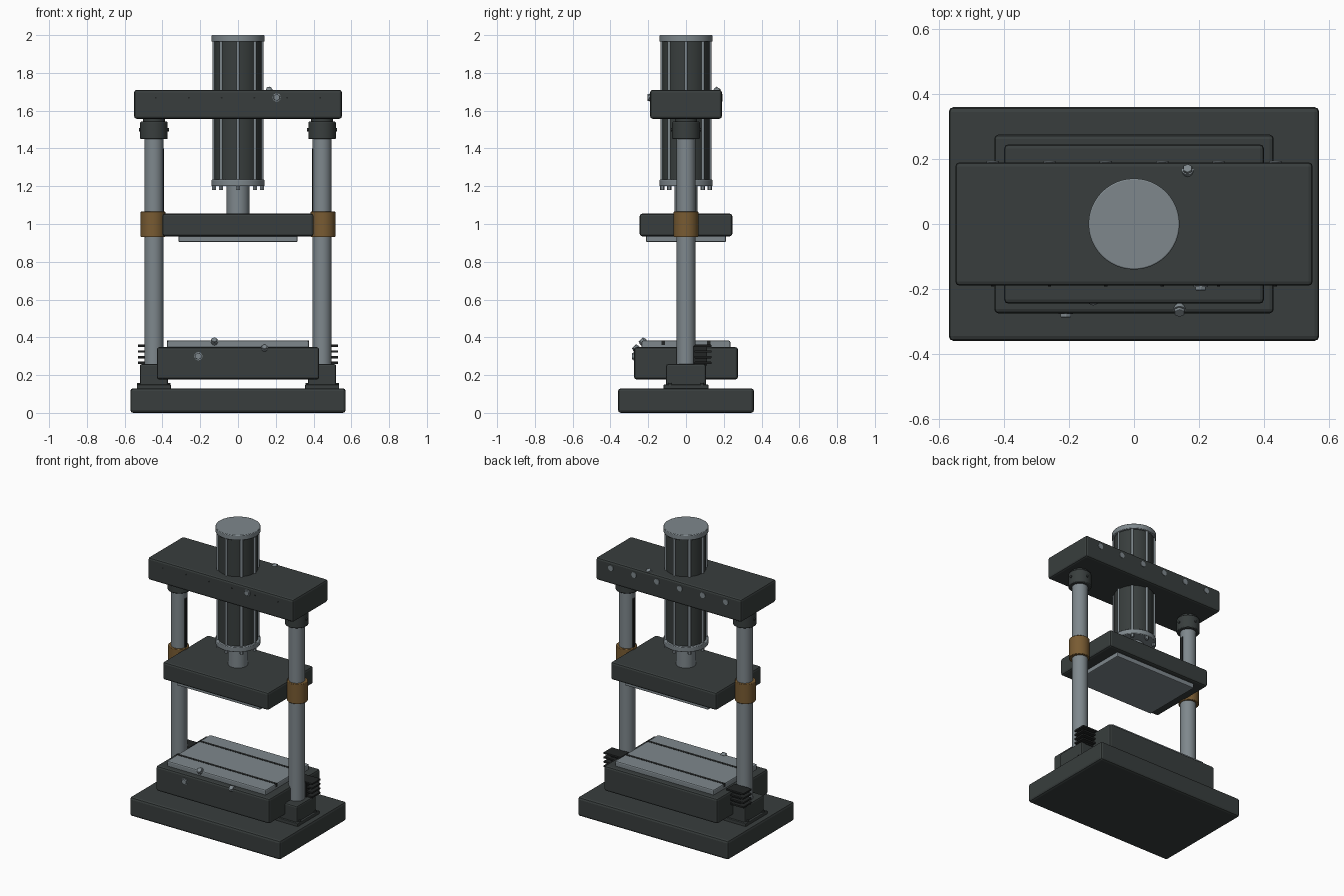
import bpy, math
from mathutils import Vector

if "Cube" in bpy.data.objects:
    bpy.data.objects.remove(bpy.data.objects["Cube"])


def material(name, rgb):
    m = bpy.data.materials.new(name)
    m.diffuse_color = (*rgb, 1)
    m.use_nodes = True
    m.node_tree.nodes["Principled BSDF"].inputs["Base Color"].default_value = m.diffuse_color
    return m


IRON = material("dark iron", (0.040, 0.048, 0.047))
STEEL = material("brushed steel", (0.21, 0.245, 0.265))
BRONZE = material("bronze", (0.19, 0.105, 0.032))
BLACK = material("black", (0.016, 0.018, 0.018))


def finish(ob, name, mat, bevel, seg=2):
    ob.name = name
    ob.data.materials.append(mat)
    if bevel:
        b = ob.modifiers.new("bevel", 'BEVEL')
        b.width, b.segments, b.limit_method = bevel, seg, 'ANGLE'
        b.angle_limit = math.radians(40)
    return ob


def box(name, mat, x, y, z, bevel=0.0):
    """Box from (min, max) pairs."""
    bpy.ops.mesh.primitive_cube_add(size=1)
    ob = bpy.context.object
    for v in ob.data.vertices:
        v.co = [(p[0] + p[1]) / 2 + c * (p[1] - p[0]) for c, p in zip(v.co, (x, y, z))]
    return finish(ob, name, mat, bevel)


def rod(name, mat, start, end, r, sides=40, bevel=0.0):
    """Cylinder between two points."""
    a, b = Vector(start), Vector(end)
    bpy.ops.mesh.primitive_cylinder_add(vertices=sides, radius=r, depth=(b - a).length,
                                        location=(a + b) / 2,
                                        rotation=(b - a).to_track_quat('Z', 'Y').to_euler())
    ob = bpy.context.object
    if sides > 8:
        bpy.ops.object.shade_smooth_by_angle(angle=math.radians(35))
    return finish(ob, name, mat, bevel)


def bolt(name, pos, normal, r=0.022, h=0.014, mat=STEEL):
    """Hex head with a washer."""
    p, n = Vector(pos), Vector(normal).normalized()
    rod(name + "_washer", mat, p - n * 0.01, p + n * 0.004, r, 16)
    rod(name + "_head", mat, p, p + n * h, r * 0.85, 6, 0.002)


# base, bed and slotted table
box("base", IRON, (-.57, .57), (-.36, .36), (0, .13), .015)
box("bed", IRON, (-.43, .43), (-.275, .275), (.177, .348), .013)
table = box("table", STEEL, (-.375, .375), (-.235, .235), (.34, .382), .008)
for y in (-.12, .12):
    box("table_slot", BLACK, (-.3755, .3755), (y - .009, y + .009), (.36, .3835))

# moving platen with its pressing plate
box("moving_platen", IRON, (-.40, .40), (-.245, .245), (.935, 1.055), .013)
box("pressing_plate", STEEL, (-.315, .315), (-.212, .212), (.905, .94), .006)

# top beam
box("top_beam", IRON, (-.55, .55), (-.19, .19), (1.557, 1.71), .013)
for x in (-.435, -.26, -.087, .087, .26, .435):
    rod("beam_back_bolt", STEEL, (x, .17, 1.668), (x, .194, 1.668), .019, 16)
    rod("beam_front_pin", BLACK, (x, -.17, 1.668), (x, -.192, 1.668), .005, 8)

# columns with feet, collars, bushings and fins
for s in (-1, 1):
    cx = .445 * s

    def span(a, b):
        return tuple(sorted((a * s, b * s)))

    rod("column", STEEL, (cx, 0, .2), (cx, 0, 1.57), .05)
    box("foot_flange", IRON, span(.355, .535), (-.118, .118), (.125, .15), .004)
    box("foot_block", IRON, span(.37, .52), (-.105, .105), (.14, .258), .01)
    for px in (.366, .526):
        for py in (-.085, .085):
            rod("foot_bolt", IRON, (px * s, py, .145), (px * s, py, .158), .009, 6)
    rod("column_collar", IRON, (cx, 0, 1.45), (cx, 0, 1.542), .073, 40, .005)
    rod("collar_neck", IRON, (cx, 0, 1.54), (cx, 0, 1.56), .058)
    for k in range(4):
        a = math.pi * k / 2
        d = Vector((math.cos(a), math.sin(a), 0))
        c = Vector((cx, 0, 1.5))
        rod("collar_screw", IRON, c + d * .06, c + d * .079, .009, 6)
    rod("guide_bushing", BRONZE, (.45 * s, 0, .93), (.45 * s, 0, 1.065), .065, 40, .003)
    box("column_scale", BLACK, span(.392, .398), (-.01, .01), (1.05, 1.4))
    for k in range(4):
        z = .265 + .03 * k
        box("cooling_fin", BLACK, span(.40, .53), (.045, .135), (z - .006, z + .006), .002)
    box("fin_core", BLACK, span(.42, .49), (.04, .11), (.25, .355))

# cylinder with tie rods and ram
rod("cylinder_barrel", IRON, (0, 0, 1.22), (0, 0, 1.97), .125, 48)
rod("cylinder_top_cap", STEEL, (0, 0, 1.965), (0, 0, 2.0), .14, 48, .004)
rod("cylinder_bottom_cap", STEEL, (0, 0, 1.2), (0, 0, 1.235), .14, 48, .004)
rod("ram", STEEL, (0, 0, 1.04), (0, 0, 1.21), .061)
for k in range(8):
    a = math.pi * k / 4
    x, y = .126 * math.cos(a), .126 * math.sin(a)
    rod("tie_rod", STEEL, (x, y, 1.22), (x, y, 1.97), .009, 12)
    rod("tie_rod_nut", STEEL, (x, y, 1.18), (x, y, 1.205), .012, 6)

# loose fittings on the bed, table and beam
bolt("bed_bolt", (-.21, -.273, .30), (0, -1, 0))
bolt("bed_edge_bolt", (.14, -.265, .342), (0, -1, 1), .02)
bolt("table_bolt", (-.125, -.23, .379), (0, -1, 1), .02)
bolt("beam_front_bolt", (.205, -.19, 1.67), (0, -1, 0))
bolt("beam_top_bolt", (.165, .165, 1.708), (0, .6, 1), .018)
